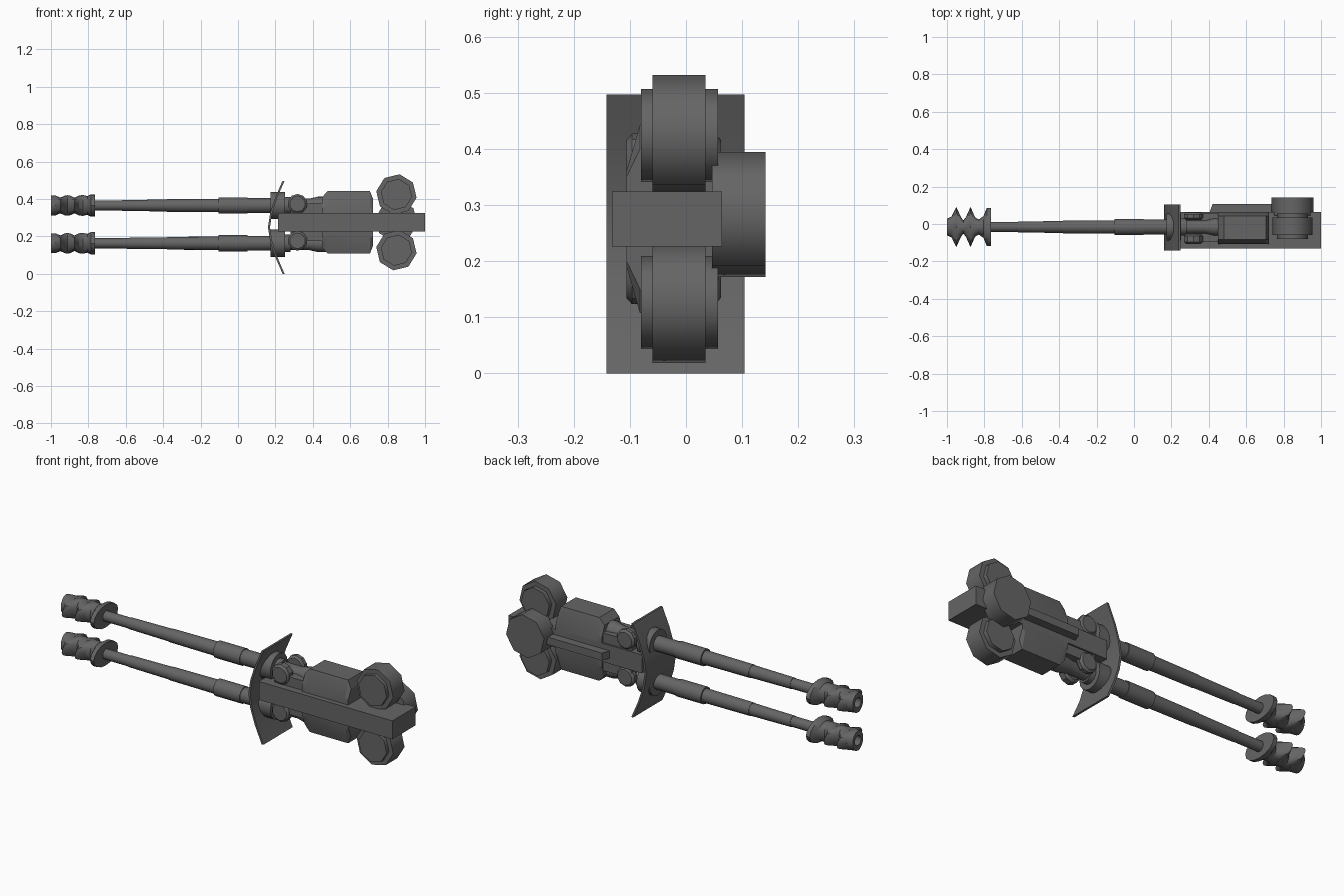
import bpy, bmesh
from math import sin, cos, pi, radians

if "Cube" in bpy.data.objects:
    bpy.data.objects.remove(bpy.data.objects["Cube"])

MID = 0.275            # mirror height of the body
BARREL_Z = (0.365, 0.163)
BY = -0.016            # barrel axis in y

gunmetal = bpy.data.materials.new("dark_gunmetal")
gunmetal.diffuse_color = (0.13, 0.13, 0.13, 1)
gunmetal.use_nodes = True
gunmetal.node_tree.nodes["Principled BSDF"].inputs["Base Color"].default_value = gunmetal.diffuse_color


def finish(name, bm, angle=35):
    bmesh.ops.remove_doubles(bm, verts=bm.verts, dist=1e-5)
    bmesh.ops.recalc_face_normals(bm, faces=bm.faces)
    me = bpy.data.meshes.new(name)
    bm.to_mesh(me)
    bm.free()
    for p in me.polygons:
        p.use_smooth = True
    me.set_sharp_from_angle(angle=radians(angle))
    me.materials.append(gunmetal)
    ob = bpy.data.objects.new(name, me)
    bpy.context.collection.objects.link(ob)
    return ob


def loft(name, rings, angle=35):
    """Skin equal-length point rings and cap both ends."""
    bm = bmesh.new()
    vs = [[bm.verts.new(p) for p in r] for r in rings]
    n = len(vs[0])
    for a, b in zip(vs, vs[1:]):
        for i in range(n):
            j = (i + 1) % n
            bm.faces.new((a[i], a[j], b[j], b[i]))
    bm.faces.new(vs[0])
    bm.faces.new(vs[-1])
    return finish(name, bm, angle)


def tube_x(name, stations, y, z, n=16, angle=35):
    """Stations (x, ry, rz) along an x axis."""
    return loft(name, [[(x, y + ry * cos(2 * pi * i / n), z + rz * sin(2 * pi * i / n))
                        for i in range(n)] for x, ry, rz in stations], angle)


def drum_y(name, stations, x, z, n=8, phase=0, angle=50):
    """Stations (y, r) along a y axis."""
    return loft(name, [[(x + r * cos(2 * pi * i / n + phase), y, z + r * sin(2 * pi * i / n + phase))
                        for i in range(n)] for y, r in stations], angle)


def box(name, x0, x1, y0, y1, z0, z1):
    return loft(name, [[(x, y0, z0), (x, y1, z0), (x, y1, z1), (x, y0, z1)] for x in (x0, x1)])


# Central spine beam, and the rail along its back
box("receiver_beam", 0.215, 1.0, -0.132, 0.064, 0.226, 0.324)
loft("rear_rail", [[(x0, 0.05, z), (0.78, 0.05, z), (0.78, 0.107, z), (x0 + 0.02, 0.107, z)]
                   for x0, z in ((0.4, 0.255), (0.4, 0.295))])

# Curved shield plate
curve = [(0.238, 0.497), (0.198, 0.405), (0.172, 0.325), (0.16, 0.249),
         (0.172, 0.172), (0.198, 0.092), (0.238, 0.0)]
outline = curve + [(x + 0.011, z) for x, z in reversed(curve)]
loft("shield", [[(x, y, z) for x, z in outline] for y in (-0.142, 0.104)], 20)

# Barrels with sleeve, muzzle brake and breech linkage, upper and lower
for side, bz in zip(("upper", "lower"), BARREL_Z):
    s = 1 if side == "upper" else -1
    barrel = [(-0.78, 0.027), (-0.62, 0.027), (-0.62, 0.029), (-0.38, 0.032), (-0.38, 0.034),
              (-0.105, 0.036), (-0.105, 0.044), (0.05, 0.044), (0.05, 0.04), (0.2, 0.04)]
    tube_x(side + "_barrel", [(x, r, r) for x, r in barrel], BY, bz)

    # Fluted brake: wide pointed fins in y, waisted in z, recessed bore
    brake = [(-0.96, 0.001, 0.001), (-0.96, 0.026, 0.026), (-1.0, 0.026, 0.026),
             (-1.0, 0.044, 0.053), (-0.975, 0.056, 0.053), (-0.95, 0.108, 0.042),
             (-0.925, 0.052, 0.053), (-0.912, 0.036, 0.055), (-0.899, 0.052, 0.053),
             (-0.874, 0.108, 0.042), (-0.85, 0.052, 0.053), (-0.83, 0.04, 0.056),
             (-0.805, 0.058, 0.05), (-0.787, 0.102, 0.060), (-0.765, 0.102, 0.060),
             (-0.765, 0.028, 0.028)]
    tube_x(side + "_muzzle_brake", brake, BY, bz)

    tube_x(side + "_collar", [(0.175, 0.073, 0.073), (0.252, 0.073, 0.073)], BY, bz)
    rod = [(0.24, 0.046), (0.28, 0.046), (0.28, 0.036), (0.38, 0.036), (0.43, 0.048), (0.48, 0.048)]
    tube_x(side + "_recoil_rod", [(x, r, r) for x, r in rod], BY, bz)

    # Pivot discs either side of the rod, on a mounting block
    for tag, y0, y1 in (("front", -0.106, -0.054), ("rear", 0.022, 0.062)):
        drum_y(f"{side}_{tag}_pivot", [(y0, 0.042), (y0 + 0.01, 0.053), (y1 - 0.01, 0.053), (y1, 0.042)],
               0.318, MID + s * 0.099, 10, pi / 10, 30)
    box(side + "_pivot_block", 0.28, 0.47, -0.095, 0.055, *sorted((MID + s * 0.03, MID + s * 0.1)))

    # Chamfered motor housing
    def section(x, top, shoulder):
        pts = [(-0.106, 0.0), (-0.106, shoulder), (-0.082, top),
               (0.042, top), (0.064, shoulder), (0.064, 0.0)]
        return [(x, y, MID + s * z) for y, z in pts]
    loft(side + "_housing", [section(0.45, 0.135, 0.075), section(0.48, 0.168, 0.085),
                             section(0.705, 0.168, 0.085), section(0.722, 0.125, 0.075)], 20)

    # Octagonal ammunition drum with smaller raised faces
    drum_y(side + "_drum", [(-0.08, 0.084), (-0.06, 0.084), (-0.06, 0.109), (0.035, 0.109),
                            (0.035, 0.084), (0.057, 0.084)], 0.847, MID + s * 0.149, 8, radians(36))

# Rear drum behind the beam
drum_y("rear_drum", [(0.046, 0.113), (0.142, 0.113)], 0.847, 0.283, 8, radians(36))
